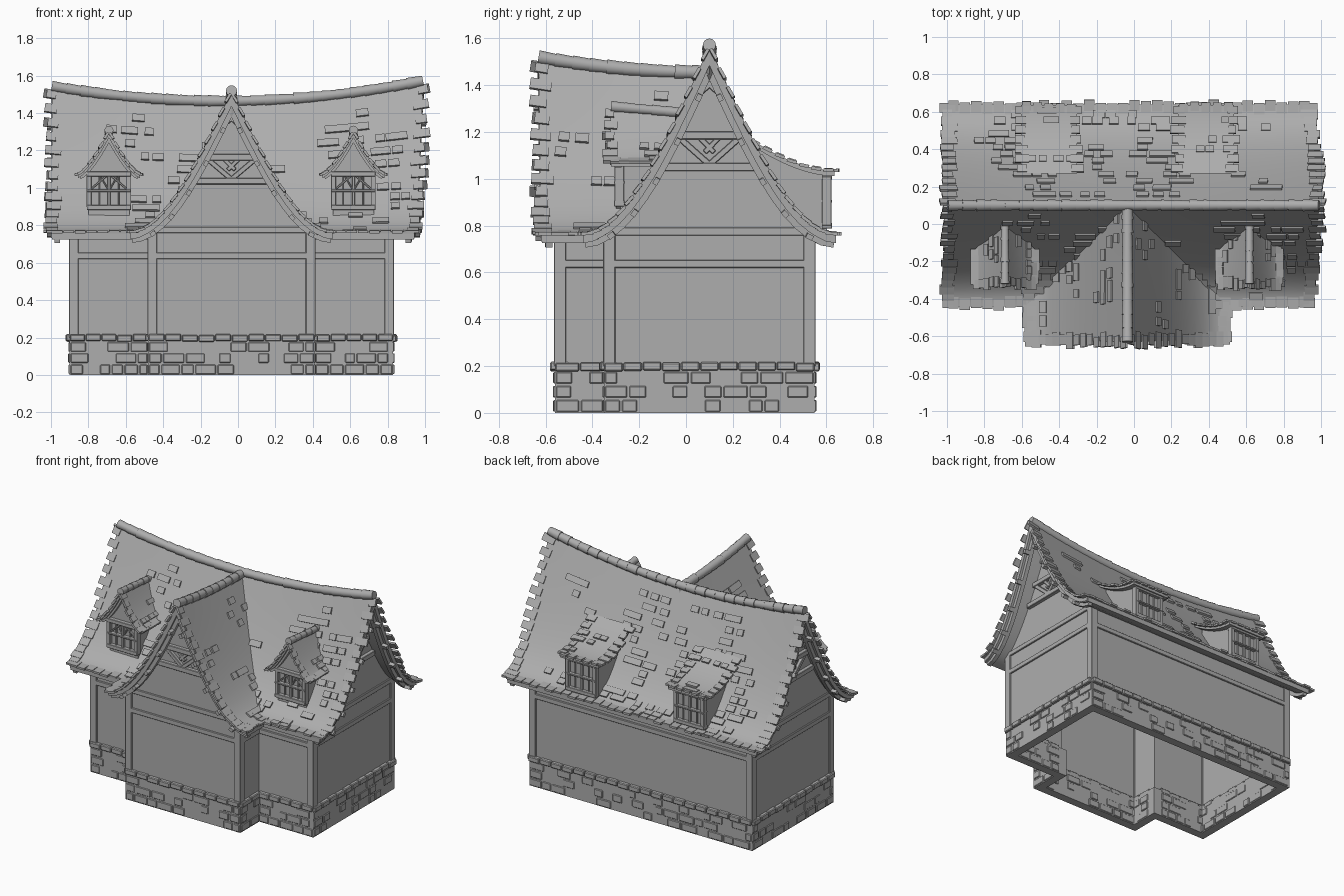
import bpy, bmesh, math, random
from mathutils import Vector, Matrix

random.seed(4)
rnd = random.uniform
if "Cube" in bpy.data.objects:
    bpy.data.objects.remove(bpy.data.objects["Cube"])

stone_grey = bpy.data.materials.new("plain_grey")
stone_grey.use_nodes = True
COLOUR = (0.42, 0.42, 0.42, 1)
stone_grey.diffuse_color = COLOUR
stone_grey.node_tree.nodes["Principled BSDF"].inputs["Base Color"].default_value = COLOUR

X, Y, Z = Vector((1, 0, 0)), Vector((0, 1, 0)), Vector((0, 0, 1))
CX, RY, EAVE, HALF = -0.035, 0.10, 0.765, 0.54


# ---------- helpers ----------
def finish(name, bm, smooth=False, bevel=0):
    bmesh.ops.recalc_face_normals(bm, faces=bm.faces)
    me = bpy.data.meshes.new(name)
    bm.to_mesh(me)
    bm.free()
    me.materials.append(stone_grey)
    ob = bpy.data.objects.new(name, me)
    bpy.context.scene.collection.objects.link(ob)
    if bevel:
        mod = ob.modifiers.new("soft_edges", 'BEVEL')
        mod.width, mod.segments = bevel, 1
    if smooth:
        for other in bpy.context.selected_objects:
            other.select_set(False)
        ob.select_set(True)
        bpy.context.view_layer.objects.active = ob
        bpy.ops.object.shade_smooth_by_angle(angle=math.radians(30))
    return ob


def box(bm, centre, size, x=X, y=Y):
    x = x.normalized()
    z = x.cross(y).normalized()
    rot = Matrix((x, z.cross(x), z)).transposed().to_4x4()
    bmesh.ops.create_cube(bm, size=1, matrix=Matrix.Translation(centre) @ rot
                          @ Matrix.Diagonal((*size, 1)))


def beam(bm, a, b, width, depth, axis):
    box(bm, (a + b) / 2, ((b - a).length, depth, width), b - a, axis)


def loft(bm, rings, closed=False):
    vs = [[bm.verts.new(p) for p in ring] for ring in rings]
    n = len(vs[0])
    for i in range(len(vs) if closed else len(vs) - 1):
        a, b = vs[i], vs[(i + 1) % len(vs)]
        for j in range(n):
            k = (j + 1) % n
            bm.faces.new((a[j], a[k], b[k], b[j]))
    if not closed:
        bm.faces.new(vs[0])
        bm.faces.new(vs[-1])


def swoop(s):
    s = min(abs(s), 1)
    return (1 - s) ** (1.5 + 0.35 * s)


# ---------- roof surfaces: t runs along the ridge, s from eave to eave ----------
def main_ridge(x):
    return 1.46 + 0.095 * x * x + 0.015 * x


def main_roof(t, s):
    x = -0.995 + t * (1.985 - 0.05 * abs(s))
    return Vector((x, RY + HALF * s, EAVE + (main_ridge(x) - EAVE) * swoop(s)))


def wing_roof(t, s):
    y0, y1 = -0.63 + 0.015 * abs(s), RY + 0.02 - HALF * abs(s)
    y = y0 + t * (y1 - y0)
    top = 1.45 + 0.065 * ((RY - y) / 0.73) ** 2
    return Vector((CX + HALF * s, y, EAVE + (top - EAVE) * swoop(s)))


def dormer_roof(cx):
    def surface(t, s):
        y = -0.32 + t * (0.35 - 0.17 * abs(s))
        return Vector((cx + 0.165 * s, y,
                       1.075 + (0.23 - 0.03 * t) * (1 - min(abs(s), 1)) ** 1.4))
    return surface


def shed_roof(cx):
    def surface(t, s):
        return Vector((cx + (t - 0.5) * 0.3, 0.27 + 0.365 * s,
                       1.035 + 0.14 * (1 - min(s, 1)) ** 1.8))
    return surface


def roof_sheet(name, surf, steps, s0=-1, thick=0.04):
    ss = [s0 + (1 - s0) * i / 24 for i in range(25)]
    bm = bmesh.new()
    loft(bm, [[surf(i / steps, s) for s in ss] +
              [surf(i / steps, s) - Z * thick for s in reversed(ss)] for i in range(steps + 1)])
    finish(name, bm, True)


def tile(bm, surf, t, s, w, l, lift=0.004):
    sign = 1 if s >= 0 else -1
    along = surf(t + 0.01, s) - surf(t - 0.01, s)
    down = surf(t, s + sign * 0.01) - surf(t, s - sign * 0.01)
    n = along.cross(down).normalized()
    n = -n if n.z < 0 else n
    box(bm, surf(t, s) + n * lift, (w, l, 0.014), along, down + n * down.length * 0.08)


def shingles(name, surf, length, sides, clusters, ends, rows=15, w=0.06):
    bm = bmesh.new()
    for side in sides:
        for i in range(rows):                       # ragged tiles on the gable edges
            for t in ends:
                tile(bm, surf, t + rnd(-.006, .01) * (1 - 2 * t) / length,
                     side * (i + 0.5) / rows, w * rnd(0.8, 1.6), w * 0.85, 0)
        count = int(length / w)
        for i in range(count):                      # eave course
            tile(bm, surf, (i + 0.5) / count, side * rnd(0.95, 0.99), w * 0.92, w, 0)
        for _ in range(clusters):                   # loose groups of raised tiles
            t, row = rnd(0.08, 0.9), random.randrange(1, rows - 1)
            for k in range(random.randint(2, 5)):
                tt = t + (rnd(0, 1.5) + k % 2) * w / length
                r = min(row + k // 2, rows - 1)
                if tt < 0.97:
                    tile(bm, surf, tt, side * (r + 0.5) / rows, w * rnd(0.7, 1.1), w * 0.7)
    finish(name, bm)


def ridge_tiles(name, surf, count, radius, t1=1.0):
    bm = bmesh.new()
    for i in range(count):
        a, b = surf(t1 * i / count, 0), surf(t1 * (i + 1.12) / count, 0)
        rot = (b - a).to_track_quat('Z', 'Y').to_matrix().to_4x4()
        r = radius * rnd(0.93, 1.08)
        bmesh.ops.create_cone(bm, cap_ends=True, segments=12, radius1=r, radius2=r * 0.86,
                              depth=(b - a).length,
                              matrix=Matrix.Translation((a + b) / 2 + Z * radius * 0.15) @ rot)
    finish(name, bm, True)


def bargeboards(name, surf, t, out, k=1.0, pegs=True):
    path = [surf(t, -1 + i / 12) for i in range(25)]
    seg = [(q - p).cross(out).normalized() for p, q in zip(path, path[1:])]
    seg = [n if n.z > 0 else -n for n in seg]
    bm = bmesh.new()
    for a, b, front, depth in ((0.008, 0.034, 0.004, 0.05), (0.034, 0.06, -0.014, 0.03)):
        rings = []
        for i, p in enumerate(path):
            n1, n2 = seg[max(i - 1, 0)], seg[min(i, 23)]
            n = (n1 + n2).normalized()
            n = n / n.dot(n1)
            hi, lo, f, g = p - n * a * k, p - n * b * k, out * front, out * (front - depth)
            rings.append([hi + f, lo + f, lo + g, hi + g])
        loft(bm, rings)
    if pegs:
        for i in range(2, 23, 2):
            if i != 12:
                box(bm, path[i] - seg[i] * 0.05, (0.03, 0.05, 0.022), path[i + 1] - path[i], out)
    finish(name, bm)


# ---------- main and wing roofs ----------
roof_sheet("main_roof", main_roof, 24)
roof_sheet("wing_roof", wing_roof, 12)
shingles("main_shingles", main_roof, 1.97, (-1, 1), 34, (0, 1))
shingles("wing_shingles", wing_roof, 0.5, (-1, 1), 7, (0,))
ridge_tiles("main_ridge_tiles", main_roof, 26, 0.03, 0.995)
ridge_tiles("wing_ridge_tiles", wing_roof, 10, 0.03, 0.97)
bargeboards("right_bargeboards", main_roof, 1, X)
bargeboards("left_bargeboards", main_roof, 0, -X)
bargeboards("wing_bargeboards", wing_roof, 0, -Y)

# ---------- walls, stone base and timbers around the footprint ----------
right_half = [(0.445, -0.56), (0.445, -0.35), (0.865, -0.35), (0.865, 0.55)]
foot = [Vector((CX + x, y, 0)) for x, y in right_half]
foot += [Vector((CX - x, y, 0)) for x, y in reversed(right_half)]
edges = list(zip(foot, foot[1:] + foot[:1]))
norms = [(b - a).normalized().cross(Z) for a, b in edges]


def inset(d, z):
    return [p - (norms[i - 1] + norms[i]) * d + Z * z for i, p in enumerate(foot)]


for name, d0, d1, z0, z1 in (("stone_base", 0, 0.06, 0, 0.2), ("plaster_walls", 0.006, 0.04, 0.19, 0.78)):
    bm = bmesh.new()
    loft(bm, [inset(d0, z0), inset(d0, z1), inset(d1, z1), inset(d1, z0)], closed=True)
    finish(name, bm)

bricks, ledge, rails, posts = (bmesh.new() for _ in range(4))
for (a, b), n in zip(edges, norms):
    d, length = (b - a).normalized(), (b - a).length
    for course in range(3):
        u = 0
        while u < length - 0.04:
            w = min(rnd(0.06, 0.13), length - u)
            if random.random() < 0.5 or u == 0 or u + w > length - 0.02:
                box(bricks, a + d * (u + w / 2) - n * 0.03 + Z * (0.03 + 0.06 * course),
                    (w - 0.01, 0.06 + rnd(0.008, 0.016), 0.05), d, n)
            u += w
    count = max(2, round(length / 0.085))
    for i in range(count):
        box(ledge, a + d * length * (i + 0.5) / count - n * 0.02 + Z * (0.198 + rnd(-.003, .003)),
            (length / count - 0.004, 0.07 + rnd(0, 0.014), 0.036), d, n)
    for z in (0.637, 0.775):
        box(rails, (a + b) / 2 - n * 0.008 + Z * z, (length, 0.024, 0.034), d, n)
for i, p in enumerate(foot):
    if norms[i - 1].cross(norms[i]).z > 0:
        box(posts, p - (norms[i - 1] + norms[i]) * 0.022 + Z * 0.49, (0.052, 0.052, 0.58))
finish("base_bricks", bricks, bevel=0.004)
finish("base_ledge_stones", ledge, bevel=0.005)
finish("wall_rails", rails, bevel=0.003)
finish("corner_posts", posts, bevel=0.003)


# ---------- gable ends ----------
def gable(name, origin, across, out, top):
    def at(u, z, forward=0.0):
        k = (top - EAVE) / 0.735
        return origin + across * u + out * forward + Z * (EAVE + (z - EAVE) * k)
    outline = [(0.86 * HALF * i / 12, EAVE + 0.735 * swoop(0.86 * i / 12) - 0.025)
               for i in range(-12, 13)]
    outline = [(-0.43, 0.74)] + outline + [(0.43, 0.74)]
    bm = bmesh.new()
    loft(bm, [[at(u, z, f) for u, z in outline] for f in (-0.006, -0.035)])
    finish(name + "_gable_wall", bm)
    bm = bmesh.new()
    for u, z in ((0.21, 1.04), (0.15, 1.17)):
        beam(bm, at(-u, z), at(u, z), 0.034, 0.04, out)
    for m in (-1, 1):
        beam(bm, at(m * 0.14, 1.17), at(0, 1.05), 0.026, 0.03, out)
        beam(bm, at(m * 0.05, 1.17), at(-m * 0.02, 1.10), 0.022, 0.024, out)
        beam(bm, at(m * 0.08, 1.31), at(-m * 0.035, 1.41), 0.024, 0.03, out)
    finish(name + "_gable_timbers", bm, bevel=0.003)


gable("wing", Vector((CX, -0.56, 0)), X, -Y, 1.49)
gable("right", Vector((CX + 0.865, RY, 0)), Y, X, main_ridge(0.83) - 0.01)
gable("left", Vector((CX - 0.865, RY, 0)), Y, -X, main_ridge(-0.9) - 0.01)


# ---------- dormers ----------
def window(name, cx, y, z0, z1, half, arched):
    bm = bmesh.new()
    mid = (z0 + z1) / 2
    at = lambda u, z: Vector((cx + u, y, z))
    for m in (-1, 1):
        beam(bm, at(m * half, z0), at(m * half, z1), 0.026, 0.04, Y)
        beam(bm, at(m * half * 0.5, z0), at(m * half * 0.5, z1), 0.008, 0.014, Y)
        if arched:
            beam(bm, at(m * half, mid), at(0, z1), 0.01, 0.018, Y)
            beam(bm, at(m * half * 0.5, z1), at(0, mid), 0.008, 0.016, Y)
    for z, w in ((z0, 0.026), (z1, 0.026), (mid, 0.012)):
        beam(bm, at(-half - 0.012, z), at(half + 0.012, z), w, 0.044, Y)
    beam(bm, at(0, z0), at(0, z1), 0.016, 0.026, Y)
    finish(name, bm, bevel=0.002)


for side, cx in (("left", 0.617), ("right", -0.69)):
    name = "front_" + side + "_dormer"
    surf = dormer_roof(cx)
    pent = [(-0.11, 0.85), (0.11, 0.85), (0.11, 1.08), (0.05, 1.16), (0, 1.26), (-0.05, 1.16), (-0.11, 1.08)]
    bm = bmesh.new()
    loft(bm, [[Vector((cx + u, y, z)) for u, z in pent] for y in (-0.28, -0.03)])
    finish(name + "_body", bm)
    window(name + "_window", cx, -0.285, 0.895, 1.075, 0.106, True)
    roof_sheet(name + "_roof", surf, 6, thick=0.022)
    shingles(name + "_shingles", surf, 0.25, (-1, 1), 3, (0,), rows=6, w=0.045)
    ridge_tiles(name + "_ridge_tiles", surf, 6, 0.023)
    bargeboards(name + "_bargeboards", surf, 0, -Y, 0.5, False)

for side, cx in (("left", 0.385), ("right", -0.455)):
    name = "back_" + side + "_dormer"
    surf = shed_roof(cx)
    cheek = [(0.3, 0.8), (0.6, 0.755)] + [(0.6 - 0.05 * i, surf(0, 0.9 - 0.137 * i).z - 0.012) for i in range(7)]
    bm = bmesh.new()
    loft(bm, [[Vector((cx + u, y, z)) for y, z in cheek] for u in (-0.11, 0.11)])
    finish(name + "_body", bm)
    window(name + "_window", cx, 0.602, 0.80, 1.01, 0.106, False)
    roof_sheet(name + "_roof", surf, 4, s0=0, thick=0.024)
    shingles(name + "_shingles", surf, 0.3, (1,), 4, (0, 1), rows=7, w=0.05)
